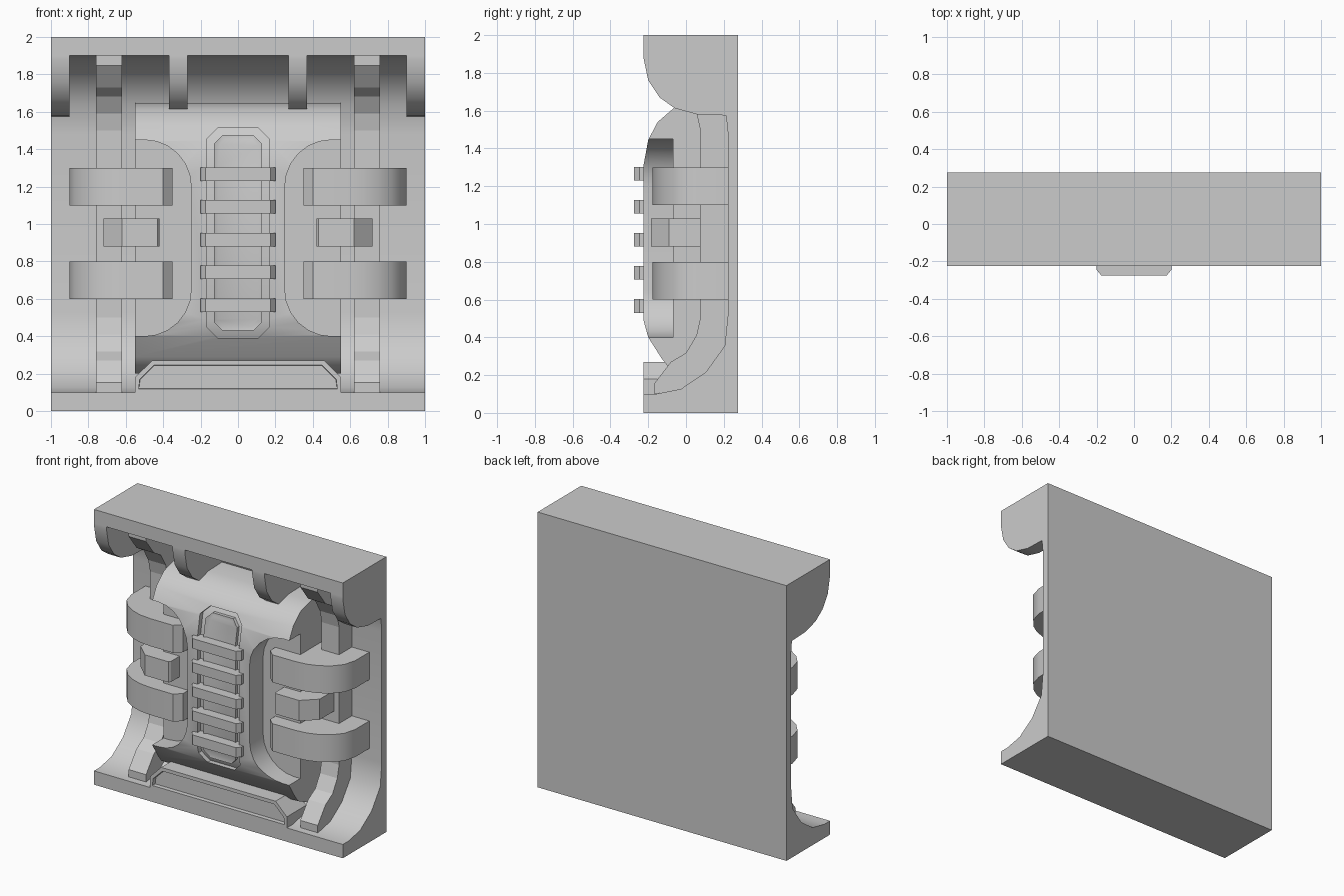
import bpy, bmesh, math
from mathutils import Vector

if "Cube" in bpy.data.objects:
    bpy.data.objects.remove(bpy.data.objects["Cube"])


def prism(name, pts, lo, hi, axis, smooth=True):
    """Extrude a 2D outline along an axis: x takes (y,z), y takes (x,z), z takes (x,y)."""
    place = {'x': lambda a, b, t: (t, a, b),
             'y': lambda a, b, t: (a, t, b),
             'z': lambda a, b, t: (a, b, t)}[axis]
    bm = bmesh.new()
    face = bm.faces.new([bm.verts.new(place(a, b, lo)) for a, b in pts])
    ext = bmesh.ops.extrude_face_region(bm, geom=[face])
    shift = Vector(place(0, 0, hi - lo))
    bmesh.ops.translate(bm, vec=shift, verts=[v for v in ext['geom'] if isinstance(v, bmesh.types.BMVert)])
    bmesh.ops.recalc_face_normals(bm, faces=bm.faces)
    me = bpy.data.meshes.new(name)
    bm.to_mesh(me)
    bm.free()
    ob = bpy.data.objects.new(name, me)
    bpy.context.collection.objects.link(ob)
    if smooth:
        shade(ob)
    return ob


def select(ob):
    bpy.ops.object.select_all(action='DESELECT')
    ob.select_set(True)
    bpy.context.view_layer.objects.active = ob


def shade(ob):
    select(ob)
    bpy.ops.object.shade_smooth_by_angle(angle=math.radians(32))


def boolean(ob, cutter, op='DIFFERENCE'):
    mod = ob.modifiers.new('cut', 'BOOLEAN')
    mod.operation, mod.object, mod.solver = op, cutter, 'EXACT'
    select(ob)
    bpy.ops.object.modifier_apply(modifier=mod.name)
    bpy.data.objects.remove(cutter)


def octagon(x, z0, z1, c):
    return [(-x, z0 + c), (-x + c, z0), (x - c, z0), (x, z0 + c),
            (x, z1 - c), (x - c, z1), (-x + c, z1), (-x, z1 - c)]


def flip(pts):
    return [(y, 2 - z) for y, z in reversed(pts)]


# Back wall with coves at the floor and under the top ledge
cove = [(-.225, .1), (-.16, .1), (-.026, .127), (.106, .217), (.205, .355), (.222, .52)]
prism('wall_frame', [(.275, 0), (-.225, 0)] + cove + flip(cove) + [(-.225, 2), (.275, 2)], -1, 1, 'x')

# Rounded ribs under the top ledge
hood = [(-.225, 1.88), (-.2, 1.76), (-.14, 1.67), (-.06, 1.613), (.06, 1.58), (.215, 1.575)]
hood_outline = hood + flip(cove)[1:]
for s in (-1, 1):
    for a, b in ((.27, .37), (.9, 1)):
        prism('ledge_rib', hood_outline, min(s * a, s * b), max(s * a, s * b), 'x')

# Bulging centre panel
panel_pts = [(.22, 1.65), (.05, 1.645), (-.063, 1.615), (-.15, 1.54), (-.2, 1.445), (-.225, 1.31),
             (-.225, .49), (-.2, .4), (-.13, .29), (-.095, .245), (0, .2), (.22, .2)]
panel = prism('centre_panel', panel_pts, -.55, .55, 'x', False)

# Round-cornered notches in both panel sides
for s in (-1, 1):
    arc = [(.5 - .25 * math.sin(math.radians(t)), 1.2 + .25 * math.cos(math.radians(t)))
           for t in range(0, 91, 15)]
    low = [(x, 1.85 - z) for x, z in reversed(arc)]
    outline = [(.7, 1.45)] + arc + low + [(.7, .4)]
    boolean(panel, prism('cutter', [(s * x, z) for x, z in outline], -.5, -.07, 'y', False))

# Long recessed slot with an inner plate
boolean(panel, prism('cutter', octagon(.167, .39, 1.515, .06), -.5, -.12, 'y', False))
shade(panel)
prism('slot_floor', [(y + .035, z) for y, z in panel_pts], -.2, .2, 'x')
plate = prism('slot_plate', [(y + .012, z) for y, z in panel_pts], -.13, .13, 'x', False)
boolean(plate, prism('cutter', octagon(.128, .43, 1.475, .045), -.5, -.1, 'y', False), 'INTERSECT')
bm = bmesh.new()
bm.from_mesh(plate.data)
fronts = [f for f in bm.faces if f.normal.y < -.4 and f.calc_center_median().y < -.12]
bmesh.ops.inset_region(bm, faces=fronts, thickness=.022, depth=-.01)
bm.to_mesh(plate.data)
bm.free()
shade(plate)

# Rungs across the slot
for i in range(5):
    z = .53 + i * .175
    prism('slot_rung', [(-.2, -.19), (-.2, -.245), (-.175, -.275), (.175, -.275), (.2, -.245), (.2, -.19)],
          z, z + .072, 'z', False)

# Chamfered sill with a recessed face
sill = prism('sill', [(-.55, .1), (.55, .1), (.55, .18), (.46, .27), (-.46, .27), (-.55, .18)],
             -.225, 0, 'y', False)
bm = bmesh.new()
bm.from_mesh(sill.data)
front = [f for f in bm.faces if f.normal.y < -.9]
bmesh.ops.inset_region(bm, faces=front, thickness=.027, depth=0)
bmesh.ops.inset_region(bm, faces=front, thickness=.002, depth=-.03)
bm.to_mesh(sill.data)
bm.free()

# Vertical straps, curved brackets and latch blocks on each side
strap = [(-.17, .1), (-.17, .153), (-.08, .27), (0, .317), (.055, .41), (.075, .5)]
strap_outline = strap + flip(strap) + [(.106, 1.783), (.24, 1.6), (.24, .4), (.106, .21), (-.03, .12)]
bracket = [(.9, .23), (.9, .06), (.875, -.03), (.82, -.095), (.75, -.14), (.67, -.167), (.58, -.177),
           (.4, -.177), (.35, -.13), (.35, .23)]
latch = [(.72, .1), (.72, -.09), (.62, -.185), (.43, -.185), (.42, -.17), (.42, .1)]
for s in (-1, 1):
    prism('strap', strap_outline, min(s * .62, s * .76), max(s * .62, s * .76), 'x', False)
    for z in (.6, 1.1):
        prism('bracket', [(s * x, y) for x, y in bracket], z, z + .2, 'z')
    prism('latch', [(s * x, y) for x, y in latch], .88, 1.03, 'z', False)
